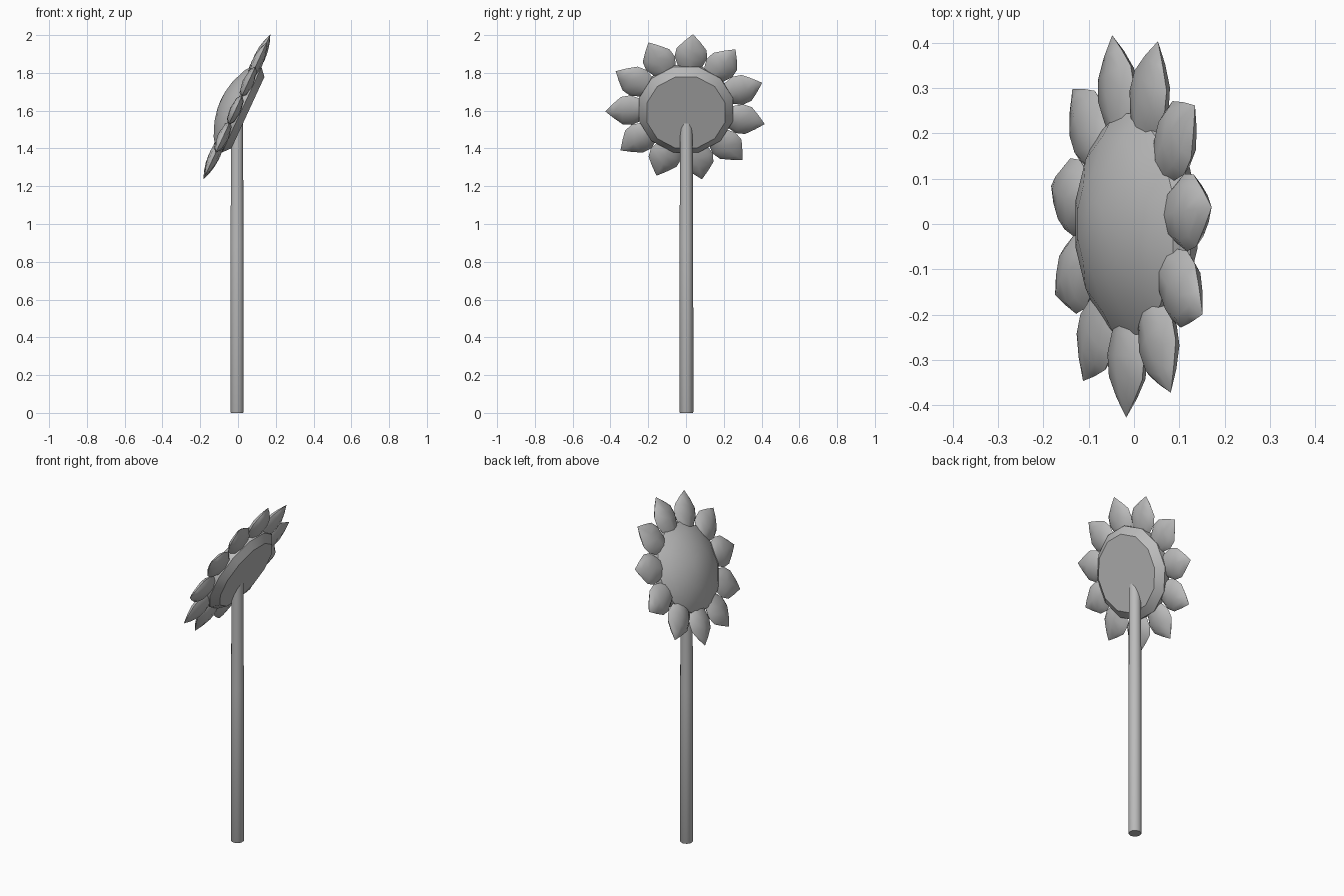
import bpy, bmesh, math
from mathutils import Matrix, Vector

if "Cube" in bpy.data.objects:
    bpy.data.objects.remove(bpy.data.objects["Cube"])

grey = bpy.data.materials.new("soft grey")
grey.use_nodes = True
grey.diffuse_color = (0.5, 0.5, 0.5, 1)
grey.node_tree.nodes["Principled BSDF"].inputs["Base Color"].default_value = (0.5, 0.5, 0.5, 1)

# Tilted frame of the flower head: x sideways, y up along the face, z out of the face
up = Vector((0.42, 0, 0.91)).normalized()
out = Vector((-up.z, 0, up.x))
side = up.cross(out)
HEAD = Matrix((side, up, out)).transposed().to_4x4()
HEAD.translation = (0.02, 0, 1.605)


def loft(name, rings, matrix, smooth=40):
    """Skin a list of rings; a ring of one point closes to a tip."""
    bm = bmesh.new()
    rows = [[bm.verts.new(p) for p in ring] for ring in rings]
    for a, b in zip(rows, rows[1:]):
        n = max(len(a), len(b))
        for i in range(n):
            j = (i + 1) % n
            if len(a) == 1:
                bm.faces.new((a[0], b[j], b[i]))
            elif len(b) == 1:
                bm.faces.new((a[i], a[j], b[0]))
            else:
                bm.faces.new((a[i], a[j], b[j], b[i]))
    for row in (rows[0], rows[-1]):
        if len(row) > 2:
            bm.faces.new(row)
    bmesh.ops.recalc_face_normals(bm, faces=bm.faces)
    mesh = bpy.data.meshes.new(name)
    bm.to_mesh(mesh)
    bm.free()
    mesh.materials.append(grey)
    obj = bpy.data.objects.new(name, mesh)
    bpy.context.collection.objects.link(obj)
    obj.matrix_world = matrix
    bpy.ops.object.select_all(action="DESELECT")
    obj.select_set(True)
    bpy.context.view_layer.objects.active = obj
    bpy.ops.object.shade_smooth_by_angle(angle=math.radians(smooth))
    return obj


def circle(r, z, sides):
    if r == 0:
        return [(0, 0, z)]
    turn = [(i + 0.5) * math.tau / sides for i in range(sides)]
    return [(r * math.cos(t), r * math.sin(t), z) for t in turn]


# Domed seed disc with a flat bevelled back
disc = [(0.215, -0.036), (0.258, 0), (0.252, 0.04), (0.2, 0.075),
        (0.12, 0.106), (0.05, 0.12), (0, 0.123)]
loft("seed_disc", [circle(r, z, 12) for r, z in disc], HEAD, 35)

# Plump pointed petals around the disc: (distance, half width, half thickness)
petal = [(0.19, 0.035, 0.015), (0.24, 0.064, 0.026), (0.29, 0.086, 0.03),
         (0.34, 0.08, 0.026), (0.385, 0.042, 0.016)]
rings = []
for y, w, t in petal:
    rings.append([(w * math.cos(a), y, t * math.sin(a))
                  for a in (i * math.tau / 8 for i in range(8))])
rings.append([(0, 0.428, 0)])
COUNT = 11
for k in range(COUNT):
    spin = Matrix.Rotation(math.radians(5) + k * math.tau / COUNT, 4, "Z").inverted()
    flip = Matrix.Translation((0, 0, 0.03))
    # a positive turn runs from the top towards +y, which is -x in the head frame
    loft(f"petal_{k + 1}", rings, HEAD @ flip @ spin.inverted(), 50)

# Straight stem that ends inside the disc
stem = [(0.034, 0), (0.037, 0.006), (0.036, 0.9), (0.033, 1.56)]
loft("stem", [circle(r, z, 10) for r, z in stem],
     Matrix.Translation((-0.005, 0.002, 0)), 50)
